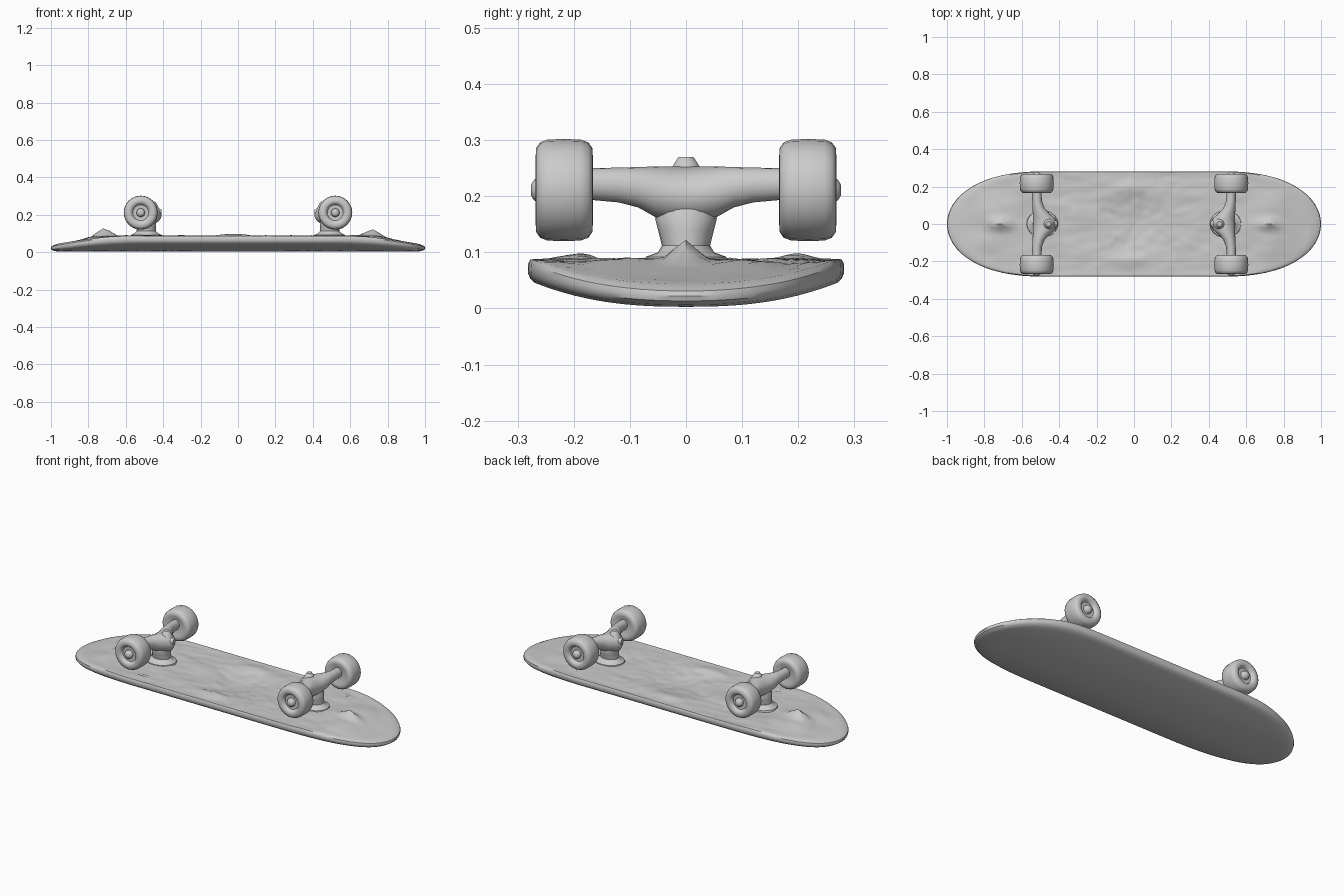
import bpy, bmesh, math
from mathutils import Vector, noise

if "Cube" in bpy.data.objects:
    bpy.data.objects.remove(bpy.data.objects["Cube"])

AX, AZ = 0.52, 0.211          # axle position


def loft(name, rings, angle=40):
    """Skin closed rings of points and cap both ends."""
    bm = bmesh.new()
    vs = [[bm.verts.new(p) for p in r] for r in rings]
    n = len(rings[0])
    for a, b in zip(vs, vs[1:]):
        for i in range(n):
            j = (i + 1) % n
            bm.faces.new((a[i], a[j], b[j], b[i]))
    bm.faces.new(vs[0])
    bm.faces.new(vs[-1])
    bmesh.ops.recalc_face_normals(bm, faces=bm.faces)
    me = bpy.data.meshes.new(name)
    bm.to_mesh(me)
    bm.free()
    ob = bpy.data.objects.new(name, me)
    bpy.context.collection.objects.link(ob)
    bpy.ops.object.select_all(action='DESELECT')
    ob.select_set(True)
    bpy.context.view_layer.objects.active = ob
    bpy.ops.object.shade_smooth_by_angle(angle=math.radians(angle))
    return ob


def lathe_y(name, x, z, side, profile, n=24):
    """Turn (radius, y) profile around an axle parallel to y."""
    ang = [2 * math.pi * i / n for i in range(n)]
    return loft(name, [[(x + r * math.cos(a), side * y, z + r * math.sin(a)) for a in ang]
                       for r, y in profile])


def gauss(x, y, cx, cy, sx, sy):
    return math.exp(-((x - cx) / sx) ** 2 - ((y - cy) / sy) ** 2)


# Deck: underside-up board with bulging base and rough, lumpy upper surface
def rim_top(x):
    t = max(0, (abs(x) - 0.6) / 0.4)
    return 0.088 - 0.05 * t ** 1.5


def z_bottom(x, y):
    return 0.003 + 0.047 * min(1, abs(y) / 0.28) ** 2.5


def z_top(x, y, s):
    z = rim_top(x)
    fade = min(1, (1 - s) * 8)
    rough = 0.006 * noise.noise(Vector((x * 9, y * 9, 1))) + 0.004 * noise.noise(Vector((x * 24, y * 24, 5)))
    lumps = 0.045 * gauss(abs(x), y, 0.72, 0, 0.05, 0.028)      # end ridges
    lumps += 0.012 * gauss(abs(x), abs(y), 0.76, 0.08, 0.09, 0.07)
    lumps += 0.014 * gauss(x, abs(y), -0.02, 0.19, 0.09, 0.035)  # lips of the centre hollow
    lumps -= 0.018 * gauss(x, y, 0.0, 0, 0.13, 0.12)
    return z + fade * (rough + lumps - 0.002)


def outline(n_cap=32, n_side=26):
    pts = []
    for i in range(n_cap + 1):
        a = -math.pi / 2 + math.pi * i / n_cap
        c, s = math.cos(a), math.sin(a)
        pts.append((0.45 + 0.55 * abs(c) ** 0.8, 0.282 * s))
    pts += [(0.45 - 0.9 * i / n_side, 0.282) for i in range(1, n_side)]
    return pts + [(-x, -y) for x, y in pts]


edge = outline()
rings = []
for s in (0.02, 0.2, 0.4, 0.6, 0.8, 0.9, 0.96):
    rings.append([(x * s, y * s, z_bottom(x * s, y * s)) for x, y in edge])
for s, k in ((0.985, 0.1), (0.997, 0.3), (1.0, 0.55), (0.997, 0.8), (0.985, 0.97)):
    rings.append([(x * s, y * s, z_bottom(x, y) * (1 - k) + rim_top(x) * k) for x, y in edge])
for i in range(28):
    s = 0.97 - 0.96 * i / 27
    rings.append([(x * s, y * s, z_top(x * s, y * s, s)) for x, y in edge])
loft("deck", rings, 35)

# Trucks, one mirrored to each end
WHEEL = [(0.012, 0.172), (0.05, 0.17), (0.06, 0.166), (0.075, 0.167), (0.085, 0.174),
         (0.09, 0.188), (0.091, 0.218), (0.09, 0.247), (0.085, 0.26), (0.075, 0.267),
         (0.06, 0.268), (0.05, 0.264), (0.042, 0.25), (0.012, 0.248)]
# hanger cross-sections: y, inward shift, centre height, half width, half height
HANGER = [(0.175, 0.0, 0.222, 0.025, 0.028), (0.12, 0.002, 0.22, 0.026, 0.031),
          (0.085, 0.01, 0.216, 0.032, 0.036), (0.055, 0.024, 0.208, 0.045, 0.045),
          (0.028, 0.04, 0.203, 0.06, 0.05), (0.0, 0.046, 0.2, 0.066, 0.053)]
RING = [2 * math.pi * i / 20 for i in range(20)]

for sx, end in ((1, "right"), (-1, "left")):
    secs = [(-y, *r) for y, *r in HANGER] + [(y, *r) for y, *r in HANGER[-2::-1]]
    loft(end + "_hanger", [[(sx * (AX - d + w * math.cos(a)), y, z + h * math.sin(a))
                            for a in RING] for y, d, z, w, h in secs])

    # base column with flared foot: height, centre x, half width x, half width y
    col = [(0.075, 0.49, 0.088, 0.075), (0.092, 0.49, 0.082, 0.072), (0.1, 0.49, 0.064, 0.05),
           (0.112, 0.49, 0.052, 0.043), (0.14, 0.49, 0.05, 0.05), (0.16, 0.488, 0.052, 0.055),
           (0.185, 0.485, 0.045, 0.05)]
    loft(end + "_base", [[(sx * (cx + w * math.cos(a)), d * math.sin(a), z) for a in RING]
                         for z, cx, w, d in col])

    # kingpin nut on top and pivot nub facing the middle
    pin = [(0.235, 0.034), (0.252, 0.026), (0.26, 0.021), (0.27, 0.014)]
    loft(end + "_kingpin", [[(sx * (0.457 + r * math.cos(a)), r * math.sin(a), z) for a in RING[::2]]
                            for z, r in pin])
    nub = [(0.45, 0.024), (0.42, 0.02), (0.409, 0.012)]
    loft(end + "_nub", [[(sx * x, r * math.cos(a), 0.215 + r * math.sin(a)) for a in RING[::2]]
                        for x, r in nub])

    for sy, side in ((1, "back"), (-1, "front")):
        lathe_y(f"{end}_{side}_wheel", sx * AX, AZ, sy, WHEEL)
        lathe_y(f"{end}_{side}_axle_nut", sx * AX, AZ, sy,
                [(0.024, 0.24), (0.024, 0.262), (0.018, 0.271), (0.01, 0.276)], 8)
